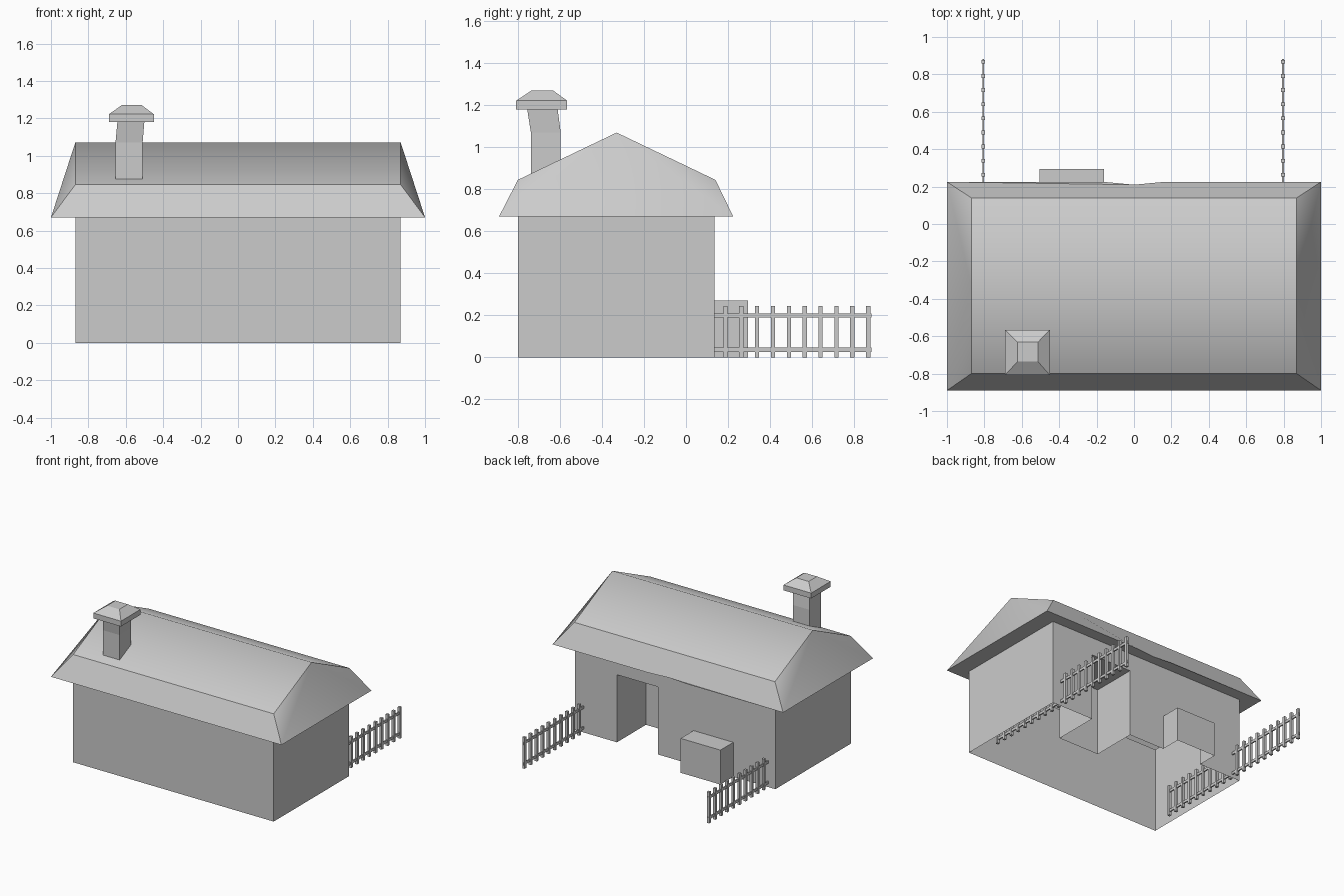
import bpy, bmesh

if "Cube" in bpy.data.objects:
    bpy.data.objects.remove(bpy.data.objects["Cube"])


def finish(bm, name):
    bmesh.ops.remove_doubles(bm, verts=bm.verts, dist=1e-4)
    bmesh.ops.recalc_face_normals(bm, faces=bm.faces)
    me = bpy.data.meshes.new(name)
    bm.to_mesh(me)
    bm.free()
    ob = bpy.data.objects.new(name, me)
    bpy.context.collection.objects.link(ob)
    return ob


def face(bm, *pts):
    bm.faces.new([bm.verts.new(p) for p in pts])


def box(bm, x0, x1, y0, y1, z0, z1):
    loft(bm, [(x0, x1, y0, y1, z0), (x0, x1, y0, y1, z1)])


def ring(x0, x1, y0, y1, z):
    return [(x0, y0, z), (x1, y0, z), (x1, y1, z), (x0, y1, z)]


def loft(bm, sections):
    # stacked rectangles joined into a closed solid
    rings = [[bm.verts.new(p) for p in ring(*s)] for s in sections]
    for a, b in zip(rings, rings[1:]):
        for i in range(4):
            j = (i + 1) % 4
            bm.faces.new((a[i], a[j], b[j], b[i]))
    bm.faces.new(rings[0][::-1])
    bm.faces.new(rings[-1])


W, F, B, H = 0.87, -0.80, 0.135, 0.67        # wall half width, front, back, height
EX, EF, EB = 1.0, -0.89, 0.225               # eaves
MZ, RY, RZ = 0.845, -0.33, 1.07              # roof break and ridge

# one open-bottomed shell: walls, soffit and roof
bm = bmesh.new()
face(bm, (-W, F, 0), (W, F, 0), (W, F, H), (-W, F, H))
for s in (-1, 1):
    face(bm, (s * W, F, 0), (s * W, B, 0), (s * W, B, H), (s * W, F, H))

# back wall, with a door recess pushed in and a bench block pulled out
openings = {(0.15, 0.505): (0.53, -0.225), (-0.505, -0.16): (0.27, 0.295)}
xs = [-W, -0.505, -0.16, 0.15, 0.505, W]
for x0, x1 in zip(xs, xs[1:]):
    z, y = openings.get((x0, x1), (0, B))
    face(bm, (x0, B, z), (x1, B, z), (x1, B, H), (x0, B, H))
    if z:
        face(bm, (x0, y, 0), (x1, y, 0), (x1, y, z), (x0, y, z))
        face(bm, (x0, y, z), (x1, y, z), (x1, B, z), (x0, B, z))
        for x in (x0, x1):
            face(bm, (x, B, 0), (x, y, 0), (x, y, z), (x, B, z))

# soffit, with the slight dip in the back eave
dip = [(0.16, EB, H), (0, 0.21, H), (-0.16, EB, H)]
face(bm, (-W, F, H), (W, F, H), (EX, EF, H), (-EX, EF, H))
face(bm, *[(x, B, H) for x in xs], (EX, EB, H), *dip, (-EX, EB, H))
for s in (-1, 1):
    face(bm, (s * W, F, H), (s * W, B, H), (s * EX, EB, H), (s * EX, EF, H))

# roof slopes and ends
M = 0.14
face(bm, (-EX, EF, H), (EX, EF, H), (W, F, MZ), (-W, F, MZ))
face(bm, (-W, F, MZ), (W, F, MZ), (W, RY, RZ), (-W, RY, RZ))
face(bm, (-W, M, MZ), (W, M, MZ), (W, RY, RZ), (-W, RY, RZ))
face(bm, (EX, EB, H), *dip, (-EX, EB, H), (-W, M, MZ), (W, M, MZ))
for s in (-1, 1):
    top = (s * W, RY, RZ)
    face(bm, top, (s * EX, EF, H), (s * EX, EB, H))
    face(bm, top, (s * W, F, MZ), (s * EX, EF, H))
    face(bm, top, (s * W, M, MZ), (s * EX, EB, H))
house = finish(bm, "house_shell")

# smooth only across the ridge and the end faces of the roof
bm = bmesh.new()
bm.from_mesh(house.data)
for f in bm.faces:
    f.smooth = True
for e in bm.edges:
    at_ridge = [abs(v.co.z - RZ) < 1e-3 for v in e.verts]
    to_eave = any(at_ridge) and any(abs(v.co.z - H) < 1e-3 for v in e.verts)
    e.smooth = all(at_ridge) or to_eave
bm.to_mesh(house.data)
bm.free()

# chimney shaft, bending slightly near the top
bm = bmesh.new()
loft(bm, [(-0.655, -0.51, -0.738, -0.596, 0.845),
          (-0.655, -0.51, -0.738, -0.596, 1.07),
          (-0.644, -0.50, -0.757, -0.612, 1.19)])
finish(bm, "chimney_shaft")

# chimney cap
bm = bmesh.new()
loft(bm, [(-0.69, -0.45, -0.808, -0.566, 1.18),
          (-0.69, -0.45, -0.808, -0.566, 1.222),
          (-0.622, -0.514, -0.735, -0.632, 1.27)])
finish(bm, "chimney_cap")

# fences: posts and two rails, running through the back wall
for name, x in (("left_fence", -0.806), ("right_fence", 0.796)):
    bm = bmesh.new()
    for i in range(20):
        y = 0.867 - i * 0.0755
        box(bm, x - 0.01, x + 0.01, y - 0.01, y + 0.01, 0, 0.245)
    for z in (0.037, 0.199):
        box(bm, x - 0.005, x + 0.005, -0.58, 0.882, z - 0.01, z + 0.01)
    me = finish(bm, name)
